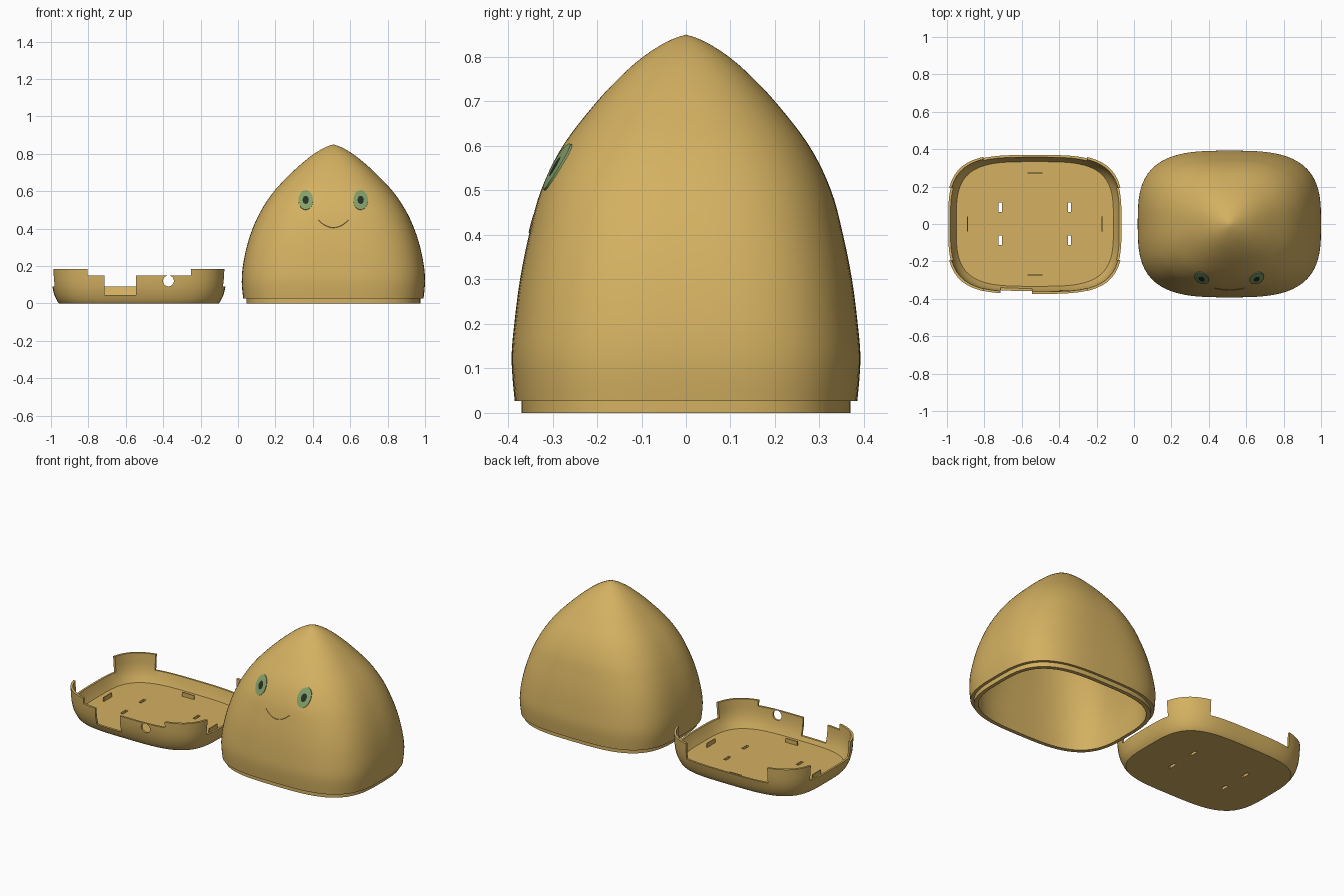
import bpy, bmesh, math
from mathutils import Matrix, Vector

if "Cube" in bpy.data.objects:
    bpy.data.objects.remove(bpy.data.objects["Cube"])

SEG = 96
DOME_X, TRAY_X = 0.51, -0.53


def material(name, rgb):
    m = bpy.data.materials.new(name)
    m.diffuse_color = (*rgb, 1)
    m.use_nodes = True
    m.node_tree.nodes["Principled BSDF"].inputs["Base Color"].default_value = m.diffuse_color
    return m


TAN = material("warm tan", (0.66, 0.44, 0.12))
GREEN = material("leaf green", (0.23, 0.35, 0.14))
DARK = material("dark pupil", (0.02, 0.03, 0.018))


def finish(name, bm, mats, angle=30, loc=(0, 0, 0)):
    mesh = bpy.data.meshes.new(name)
    bm.to_mesh(mesh)
    bm.free()
    ob = bpy.data.objects.new(name, mesh)
    bpy.context.collection.objects.link(ob)
    ob.location = loc
    for m in mats:
        mesh.materials.append(m)
    smooth(ob, angle)
    return ob


def smooth(ob, angle):
    bpy.ops.object.select_all(action='DESELECT')
    ob.select_set(True)
    bpy.context.view_layer.objects.active = ob
    bpy.ops.object.shade_smooth_by_angle(angle=math.radians(angle))


def loft(rings):
    """Closed skin over rounded-square rings (z, half x, half y, power)."""
    bm = bmesh.new()
    prev = None
    for z, a, b, n in rings:
        if a < 1e-5:
            cur = [bm.verts.new((0, 0, z))]
        else:
            cur = []
            for i in range(SEG):
                t = 2 * math.pi * i / SEG
                c, s = math.cos(t), math.sin(t)
                r = (abs(c) ** n + abs(s) ** n) ** (-1 / n)
                cur.append(bm.verts.new((a * r * c, b * r * s, z)))
        if prev:
            for i in range(SEG):
                j = (i + 1) % SEG
                if len(prev) == 1:
                    bm.faces.new((prev[0], cur[i], cur[j]))
                elif len(cur) == 1:
                    bm.faces.new((prev[i], prev[j], cur[0]))
                else:
                    bm.faces.new((prev[i], prev[j], cur[j], cur[i]))
        prev = cur
    bmesh.ops.recalc_face_normals(bm, faces=bm.faces)
    return bm


# Dome profile: height, half width, half depth
PROFILE = [(0.027, 0.482, 0.385), (0.08, 0.488, 0.390), (0.13, 0.490, 0.392),
           (0.20, 0.484, 0.386), (0.30, 0.464, 0.373), (0.40, 0.432, 0.353),
           (0.50, 0.385, 0.326), (0.60, 0.317, 0.277), (0.70, 0.222, 0.200),
           (0.76, 0.155, 0.143), (0.80, 0.103, 0.097), (0.83, 0.053, 0.051),
           (0.844, 0.020, 0.020), (0.85, 0.0, 0.0)]


def section(z):
    """Half width, half depth and power of the dome at a height."""
    P = PROFILE
    z = min(max(z, P[0][0]), P[-1][0])
    i = max(k for k in range(len(P) - 1) if P[k][0] <= z)

    def slope(k, d):
        lo, hi = max(k - 1, 0), min(k + 1, len(P) - 1)
        return (P[hi][d] - P[lo][d]) / (P[hi][0] - P[lo][0])
    h = P[i + 1][0] - P[i][0]
    t = (z - P[i][0]) / h
    vals = [(2*t**3 - 3*t*t + 1) * P[i][d] + (t**3 - 2*t*t + t) * h * slope(i, d)
            + (3*t*t - 2*t**3) * P[i + 1][d] + (t**3 - t*t) * h * slope(i + 1, d)
            for d in (1, 2)]
    return max(vals[0], 0), max(vals[1], 0), 3.2 - 1.1 * (z / 0.85) ** 1.5


def front_point(x, z, lift):
    """Point on the dome front, pushed out slightly."""
    a, b, n = section(z)
    y = -b * (1 - (abs(x) / a) ** n) ** (1 / n)
    return Vector((x, y - lift, z + lift * 0.4))


# Hollow dome with a stepped lip
rings = [(0.81, 0, 0, 2)]
for k in range(16):
    z = 0.74 * (1 - k / 15)
    a, b, n = section(z)
    rings.append((z, a - 0.038, b - 0.038, n))
rings += [(0, 0.465, 0.37, 3.2), (0.027, 0.465, 0.37, 3.2)]
heights = [0.027 + 0.773 * k / 36 for k in range(37)] + [0.815, 0.83, 0.838, 0.844]
rings += [(z, *section(z)) for z in heights] + [(0.85, 0, 0, 2)]
finish("dome_shell", loft(rings), [TAN], 35, (DOME_X, 0, 0))


# Eyes: thin curved plates with a dark pupil
def eye(name, cx, cz):
    bm = bmesh.new()
    steps = [0.25, 0.42, 0.6, 0.8, 1.0]
    N = 32
    centre = bm.verts.new(front_point(cx, cz, 0.004))
    prev = None
    for k, s in enumerate(steps + [1.0]):
        lift = 0.004 if k < len(steps) else -0.004
        cur = [bm.verts.new(front_point(cx + 0.039 * s * math.cos(2*math.pi*i/N),
                                        cz + 0.052 * s * math.sin(2*math.pi*i/N), lift))
               for i in range(N)]
        for i in range(N):
            j = (i + 1) % N
            f = bm.faces.new((centre, cur[i], cur[j]) if prev is None
                             else (prev[i], cur[i], cur[j], prev[j]))
            f.material_index = 1 if k < 2 else 0
        prev = cur
    finish(name, bm, [GREEN, DARK], 40, (DOME_X, 0, 0))


eye("left_eye", -0.148, 0.552)
eye("right_eye", 0.146, 0.552)

# Faint smile line
bm = bmesh.new()
rows = []
for k in range(25):
    u = k / 12 - 1
    z = 0.405 + 0.04 * u * u
    rows.append([bm.verts.new(front_point(0.08 * u, z + dz, l))
                 for dz, l in ((-0.003, -0.003), (0, 0.002), (0.003, -0.003))])
for p, q in zip(rows, rows[1:]):
    for j in range(2):
        bm.faces.new((p[j], q[j], q[j + 1], p[j + 1]))
finish("smile", bm, [TAN], 30, (DOME_X, 0, 0))

# Tray: outer wall up, inner wall down to the floor
outer = [(0, 0.427, 0.335), (0.01, 0.435, 0.343), (0.025, 0.443, 0.350),
         (0.05, 0.454, 0.360), (0.09, 0.463, 0.369), (0.13, 0.467, 0.373),
         (0.185, 0.470, 0.375)]
inner = [(0.185, 0.458, 0.363), (0.13, 0.455, 0.361), (0.09, 0.451, 0.357),
         (0.05, 0.438, 0.346), (0.02, 0.420, 0.333)]
rings = [(0, 0, 0, 3.5)] + [(*r, 3.6) for r in outer + inner] + [(0.02, 0, 0, 3.5)]
tray = finish("tray", loft(rings), [TAN], 30, (TRAY_X, 0, 0))


def box(name, x0, x1, y0, y1, z0, z1):
    bm = bmesh.new()
    bmesh.ops.create_cube(bm, size=1)
    for v in bm.verts:
        v.co = (x0 + (v.co.x + .5) * (x1 - x0), y0 + (v.co.y + .5) * (y1 - y0),
                z0 + (v.co.z + .5) * (z1 - z0))
    return finish(name, bm, [TAN], 30, (TRAY_X, 0, 0))


# Rim cut-outs, socket notch and floor slots
cutters = [box("side_cut", -0.6, 0.6, -0.193, 0.193, 0.09, 0.4),
           box("back_cut", -0.275, 0.28, 0.15, 0.5, 0.09, 0.4),
           box("front_cut", -0.275, 0.28, -0.5, -0.15, 0.15, 0.4),
           box("socket_cut", -0.185, -0.015, -0.51, -0.25, 0.045, 0.41)]
for x in (-0.185, 0.185):
    for y in (-0.087, 0.09):
        cutters.append(box("slot_cut", x - 0.009, x + 0.009, y - 0.025, y + 0.025, -0.1, 0.06))
# Round cable hole
bm = bmesh.new()
bmesh.ops.create_cone(bm, cap_ends=True, segments=32, radius1=0.029, radius2=0.029, depth=0.2,
                      matrix=Matrix.Translation((0.158, -0.36, 0.12)) @ Matrix.Rotation(math.pi / 2, 4, 'X'))
cutters.append(finish("hole_cut", bm, [TAN], 30, (TRAY_X, 0, 0)))

for c in cutters:
    c.hide_render = True
    mod = tray.modifiers.new("cut", 'BOOLEAN')
    mod.operation, mod.solver, mod.object = 'DIFFERENCE', 'EXACT', c
bpy.context.view_layer.update()
cut_mesh = bpy.data.meshes.new_from_object(tray.evaluated_get(bpy.context.evaluated_depsgraph_get()))
tray.modifiers.clear()
tray.data = cut_mesh
for c in cutters:
    bpy.data.objects.remove(c)
smooth(tray, 30)

# Small upright tabs on the tray floor
for s in (-1, 1):
    box("floor_tab_y", -0.04, 0.04, s * 0.272 - 0.003, s * 0.272 + 0.003, 0.015, 0.045)
    box("floor_tab_x", s * 0.36 - 0.003, s * 0.36 + 0.003, -0.04, 0.04, 0.015, 0.045)
